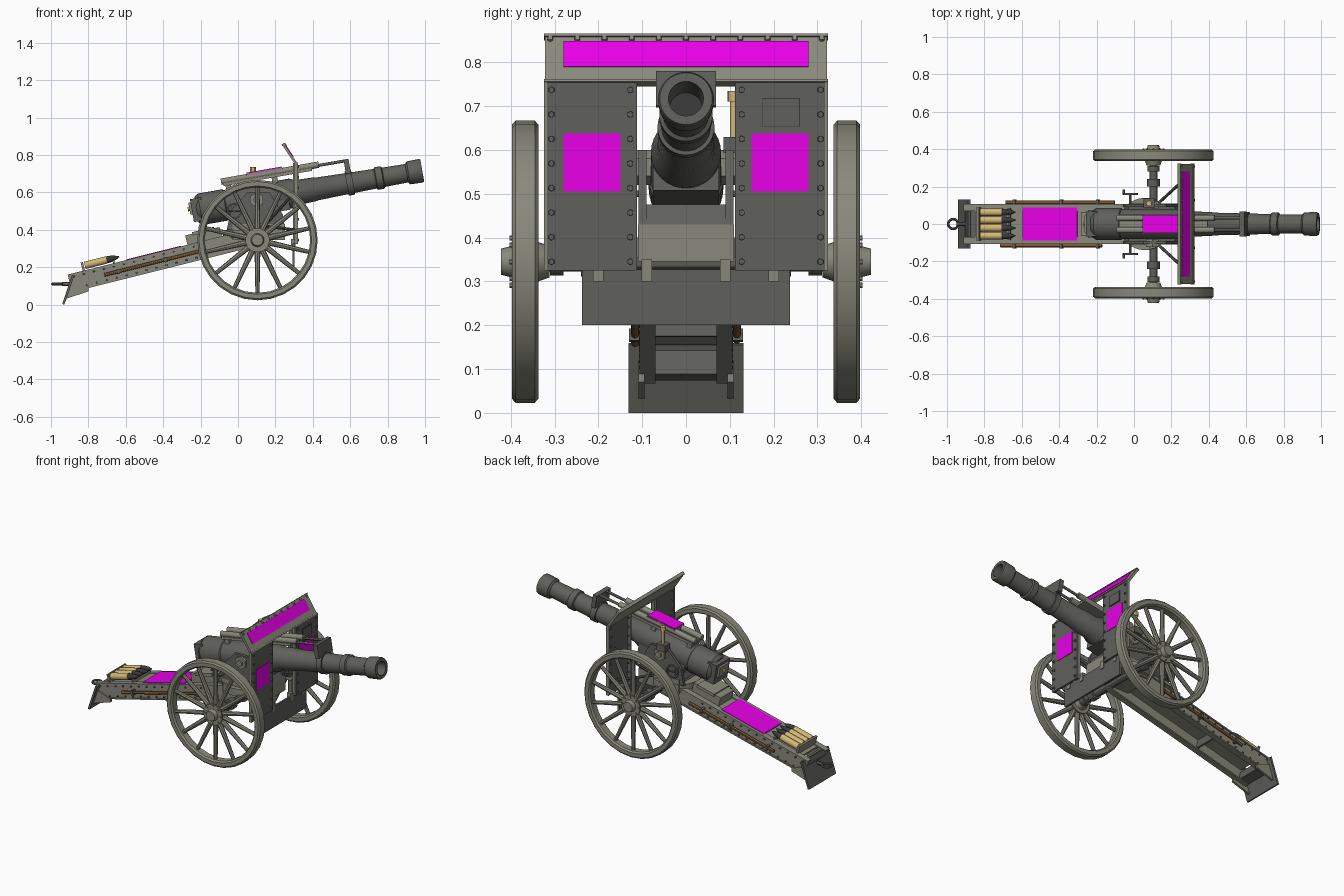
import bpy, bmesh
from math import pi, cos, sin, radians
from mathutils import Matrix, Vector

if "Cube" in bpy.data.objects:
    bpy.data.objects.remove(bpy.data.objects["Cube"])


def colour(name, r, g, b):
    m = bpy.data.materials.new(name)
    m.use_nodes = True
    m.diffuse_color = (r, g, b, 1)
    node = next(n for n in m.node_tree.nodes if n.type == 'BSDF_PRINCIPLED')
    node.inputs["Base Color"].default_value = (r, g, b, 1)
    node.inputs["Roughness"].default_value = 0.7
    return m


OLIVE = colour("olive grey paint", .25, .25, .2)
DARK = colour("dark gunmetal", .115, .115, .105)
MAGENTA = colour("magenta panel", 1, 0, 1)
BRASS = colour("brass", .65, .47, .18)
WOOD = colour("brown wood", .2, .1, .035)
BLACK = colour("black steel", .04, .04, .04)
SIDES = (1, -1)
made = []


# Shape builders: each returns a function that adds geometry to a bmesh
def box(x0, x1, y0, y1, z0, z1):
    def add(bm):
        size = Matrix.Diagonal((abs(x1 - x0), abs(y1 - y0), abs(z1 - z0), 1))
        mid = Matrix.Translation(((x0 + x1) / 2, (y0 + y1) / 2, (z0 + z1) / 2))
        bmesh.ops.create_cube(bm, size=1, matrix=mid @ size)
    return add


def rod(p, q, r, r2=None, n=12):
    def add(bm):
        a, b = Vector(p), Vector(q)
        turn = (b - a).to_track_quat('Z', 'Y').to_matrix().to_4x4()
        bmesh.ops.create_cone(bm, cap_ends=True, segments=n, radius1=r,
                              radius2=r if r2 is None else r2, depth=(b - a).length,
                              matrix=Matrix.Translation((a + b) / 2) @ turn)
    return add


def lathe(profile, n=32, move=Matrix.Identity(4), closed=False):
    def add(bm):
        rings = []
        for t, r in profile:
            rings.append([bm.verts.new(move @ Vector((t, r * cos(2 * pi * i / n), r * sin(2 * pi * i / n))))
                          for i in range(n)])
        pairs = list(zip(rings, rings[1:]))
        if closed:
            pairs.append((rings[-1], rings[0]))
        for a, b in pairs:
            for i in range(n):
                j = (i + 1) % n
                bm.faces.new((a[i], a[j], b[j], b[i]))
    return add


def prism(points, y0, y1):
    def add(bm):
        a = [bm.verts.new((x, y0, z)) for x, z in points]
        b = [bm.verts.new((x, y1, z)) for x, z in points]
        bm.faces.new(a)
        bm.faces.new(b[::-1])
        for i in range(len(a)):
            j = (i + 1) % len(a)
            bm.faces.new((a[i], b[i], b[j], a[j]))
    return add


def part(name, mat, shapes, frame=Matrix.Identity(4)):
    bm = bmesh.new()
    for add in shapes:
        add(bm)
    bmesh.ops.remove_doubles(bm, verts=bm.verts, dist=1e-5)
    bmesh.ops.recalc_face_normals(bm, faces=bm.faces)
    bm.transform(frame)
    mesh = bpy.data.meshes.new(name)
    bm.to_mesh(mesh)
    bm.free()
    mesh.materials.append(mat)
    ob = bpy.data.objects.new(name, mesh)
    bpy.context.collection.objects.link(ob)
    made.append(ob)


def tilted(x, z, degrees):
    return Matrix.Translation((x, 0, z)) @ Matrix.Rotation(radians(-degrees), 4, 'Y')


# Wheels, with axle
AX, AZ = .104, .345
tyre = [(-.03, .29), (-.03, .313), (-.022, .322), (.022, .322), (.03, .313), (.03, .29), (.02, .282), (-.02, .282)]
hub = [(-.055, 0), (-.055, .036), (-.03, .045), (-.03, .065), (-.022, .065), (-.022, .05),
       (.022, .05), (.022, .065), (.03, .065), (.03, .036), (.055, .03), (.055, 0)]
for s, side in ((1, "left"), (-1, "right")):
    at = Matrix.Translation((AX, s * .367, AZ)) @ Matrix.Rotation(s * pi / 2, 4, 'Z')
    spokes = []
    for i in range(14):
        d = Vector((0, sin(2 * pi * i / 14), cos(2 * pi * i / 14)))
        spokes.append(rod(d * .04, d * .287, .016, .011, 8))
    bolts = [rod((.028, .054 * cos(i * pi / 4), .054 * sin(i * pi / 4)),
                 (.036, .054 * cos(i * pi / 4), .054 * sin(i * pi / 4)), .006, n=6) for i in range(8)]
    part(side + "_wheel_rim", OLIVE, [lathe(tyre, 28, closed=True)], at)
    part(side + "_wheel_spokes", OLIVE, spokes, at)
    part(side + "_wheel_hub", OLIVE, [lathe(hub, 20)] + bolts, at)
part("axle", DARK, [rod((AX, -.4, AZ), (AX, .4, AZ), .022)]
     + [rod((AX, s * .2, AZ), (AX, s * .24, AZ), .034) for s in SIDES]
     + [rod((AX, s * .28, AZ), (AX, s * .31, AZ), .032) for s in SIDES])

# Trail: open channel with side girders
TRAIL = tilted(-.2, .287, 14)
girders = [box(-.72, .32, s * .088, s * .1, -.047, .047) for s in SIDES]
flanges = [box(-.72, .32, s * .07, s * .106, z, z + .008) for s in SIDES for z in (-.047, .041)]
part("trail_girders", OLIVE, girders + flanges, TRAIL)
part("trail_deck", OLIVE, [box(-.66, .3, -.09, .09, .03, .044)], TRAIL)
part("trail_cross_plates", DARK, [box(-.72, -.66, -.088, .088, -.04, .015),
                                  box(-.35, -.34, -.088, .088, -.03, .03)], TRAIL)
part("trail_rivets", DARK, [rod((-.69 + .055 * i, s * .098, z), (-.69 + .055 * i, s * .107, z), .006, .004, 6)
                            for i in range(14) for s in SIDES for z in (-.03, .03)], TRAIL)
part("deck_panel", MAGENTA, [box(-.395, -.095, -.087, .087, .044, .052)], TRAIL)
part("trail_box", OLIVE, [box(-.06, .13, -.065, .065, .044, .1), box(-.02, .1, -.075, .075, .09, .108)], TRAIL)
part("wooden_poles", WOOD, [rod((-.5, .116, 0), (.1, .116, 0), .009), rod((-.53, -.116, 0), (.03, -.116, 0), .009)], TRAIL)
part("pole_clips", DARK, [box(t, t + .014, s * .1, s * .13, -.014, .014)
                          for t in (-.46, -.2, 0) for s in SIDES], TRAIL)

# Ammunition on the trail
rows = [-.063 + .042 * i for i in range(4)]
part("shell_cases", BRASS, [rod((-.62, y, .075), (-.5, y, .075), .02, n=16) for y in rows], TRAIL)
nose = [(-.5, .0185), (-.48, .018), (-.455, .013), (-.43, .003), (-.43, 0)]
part("shell_noses", BLACK, [lathe(nose, 16, Matrix.Translation((0, y, .075))) for y in rows], TRAIL)
part("shell_rack", OLIVE, [box(-.637, -.625, -.088, .088, .04, .095), box(-.47, -.46, -.085, .085, .04, .064)], TRAIL)

# Spade and towing eye
part("spade", DARK, [prism([(-.94, .003), (-.928, 0), (-.875, .155), (-.887, .16)], -.131, .131)])
part("spade_ribs", OLIVE, [prism([(-.925, .03), (-.8, .07), (-.8, .09), (-.89, .12)], s * .095, s * .108) for s in SIDES])
eye = [(.007 * cos(i * pi / 4), .026 + .007 * sin(i * pi / 4)) for i in range(8)]
part("towing_eye", DARK, [lathe(eye, 20, Matrix.Translation((-.967, 0, .11)) @ Matrix.Rotation(pi / 2, 4, 'Y'), True),
                          rod((-.942, 0, .11), (-.86, 0, .11), .01)])

# Carriage under the gun
part("turntable", OLIVE, [rod((.06, 0, .355), (.06, 0, .4), .14, n=32)])
part("saddle", OLIVE, [box(-.03, .25, -.11, .11, .345, .43)])
part("saddle_top", DARK, [prism([(-.05, .43), (.25, .43), (.22, .475), (-.03, .475)], -.108, .108)])
cheek = [(-.06, .4), (.25, .4), (.24, .48), (.17, .6), (.05, .6), (-.04, .5)]
part("cheeks", DARK, [prism(cheek, s * .09, s * .108) for s in SIDES])
part("trunnions", OLIVE, [rod((.1, s * .08, .56), (.1, s * .122, .56), .04, n=6) for s in SIDES]
     + [rod((.1, s * .12, .56), (.1, s * .132, .56), .018) for s in SIDES])
part("handwheel_shafts", DARK, [rod((-.02, s * .1, .5), (-.02, s * .165, .5), .007) for s in SIDES])
ring = [(-.005, .034), (.005, .034), (.005, .042), (-.005, .042)]
part("handwheels", DARK, [lathe(ring, 20, Matrix.Translation((-.02, s * .16, .5)) @ Matrix.Rotation(pi / 2, 4, 'Z'), True)
                          for s in SIDES]
     + [rod((-.02 - .037 * k, s * .16, .5), (-.02 + .037 * k, s * .16, .5), .004) for s in SIDES for k in (1,)]
     + [rod((-.055, s * .16, .5), (-.055, s * .185, .5), .006) for s in SIDES])
part("sight_mount", DARK, [box(.05, .11, .085, .135, .59, .63)])
part("sight_post", BRASS, [rod((.08, .11, .62), (.08, .11, .72), .01), rod((.08, .11, .71), (.08, .11, .735), .015)])

# Gun barrel and breech
GUN = tilted(0, .545, 9.9)
barrel = [(-.225, 0), (-.225, .07), (-.205, .085), (-.07, .085), (-.065, .08), (.29, .08), (.32, .067), (.42, .064),
          (.425, .061), (.745, .053), (.75, .061), (.785, .061), (.79, .052), (.915, .05), (.925, .062), (.99, .064),
          (1, .06), (1, .04), (.85, .038)]
part("barrel", DARK, [lathe(barrel, 32)], GUN)
part("bore_end", BLACK, [rod((.84, 0, 0), (.86, 0, 0), .039, n=32)], GUN)
part("cradle", DARK, [box(-.05, .27, -.075, .075, -.085, -.02)], GUN)
part("breech_block", DARK, [box(-.25, -.19, -.068, .068, -.062, .062)], GUN)
part("breech_plate", OLIVE, [box(-.262, -.25, -.045, .045, -.02, .045)], GUN)
part("breech_bolt", BRASS, [rod((-.27, 0, .012), (-.26, 0, .012), .012)], GUN)

# Recoil gear above the barrel
part("recoil_bed", OLIVE, [box(-.06, .42, -.05, .05, .1, .116), box(-.05, -.02, -.04, .04, .07, .1),
                           box(.2, .23, -.04, .04, .07, .1)], GUN)
part("recoil_cylinders", OLIVE, [rod((-.07, s * .032, .126), (.46, s * .032, .126), .017, n=16) for s in SIDES], GUN)
part("recoil_rods", DARK, [rod((.45, s * .032, .122), (.6, s * .032, .122), .008) for s in SIDES], GUN)
part("recoil_bracket", DARK, [box(.595, .622, -.068, .068, .05, .13)], GUN)
part("bracket_collar", DARK, [rod((.59, 0, 0), (.625, 0, 0), .065, n=32)], GUN)
part("recoil_cover", OLIVE, [box(.07, .265, -.047, .047, .12, .144)], GUN)
part("recoil_panel", MAGENTA, [box(.072, .262, -.045, .045, .144, .15)], GUN)

# Shield: two panels, sloped hood, lower apron
SX = .313
HOOD = tilted(SX, .75, 33.6)
part("shield_panels", DARK, [box(SX - .006, SX + .006, s * .112, s * .322, .325, .757) for s in SIDES])
part("shield_edges", OLIVE, [box(SX - .01, SX + .008, s * .317, s * .324, .325, .757) for s in SIDES]
     + [box(SX - .018, SX - .006, s * .112, s * .13, .325, .757) for s in SIDES])
part("shield_rivets", DARK, [rod((SX - .012, s * y, .345 + .056 * i), (SX + .013, s * y, .345 + .056 * i), .009, .007, 6)
                             for i in range(8) for y in (.127, .307) for s in SIDES])
part("shield_markings", MAGENTA, [box(SX + .005, SX + .009, s * .15, s * .28, .505, .637) for s in SIDES])
part("sight_hatch_rim", BLACK, [box(SX, SX + .0085, .173, .26, .653, .718)])
part("sight_hatch", DARK, [box(SX, SX + .011, .175, .258, .655, .716)])
part("shield_hood", OLIVE, [box(-.007, .007, -.322, .322, 0, .132)]
     + [box(-.009, .011, -.324, .324, z, z + .007) for z in (0, .125)], HOOD)
part("hood_rivets", OLIVE, [rod((.005, -.31 + .062 * i, .119), (.013, -.31 + .062 * i, .119), .008, .006, 6)
                            for i in range(11)], HOOD)
part("hood_marking", MAGENTA, [box(.006, .01, -.28, .28, .042, .112)], HOOD)
part("shield_apron", DARK, [box(SX - .022, SX - .01, -.237, .237, .2, .327)])
part("apron_hinges", OLIVE, [box(SX - .03, SX - .006, y - .012, y + .012, .3, .35) for y in (-.2, -.09, .09, .2)])
part("shield_braces", DARK, [rod((SX - .01, s * .27, z), (.14, s * .12, .42), .008, n=8)
                             for s in SIDES for z in (.6, .4)])

# Smooth the round parts, keep edges sharp
bpy.ops.object.select_all(action='DESELECT')
for ob in made:
    ob.select_set(True)
bpy.context.view_layer.objects.active = made[0]
bpy.ops.object.shade_smooth_by_angle(angle=radians(30))
